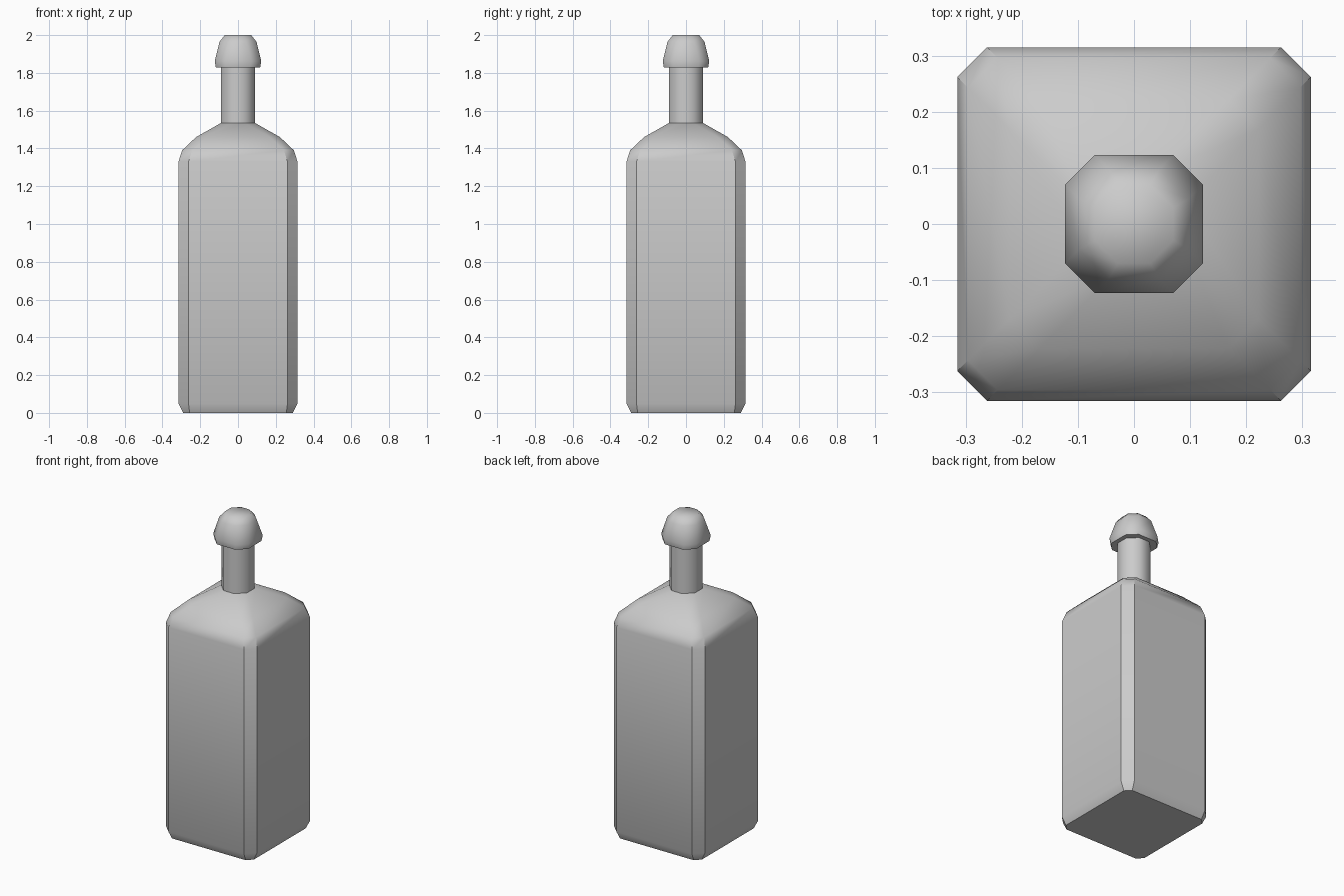
import bpy
import bmesh
import math

if "Cube" in bpy.data.objects:
    bpy.data.objects.remove(bpy.data.objects["Cube"])


def loft(name, rings, angle):
    """Stack chamfered-square rings (half width, half flat side, height) into a closed solid."""
    bm = bmesh.new()
    loops = []
    for h, c, z in rings:
        pts = [(h, -c), (h, c), (c, h), (-c, h), (-h, c), (-h, -c), (-c, -h), (c, -h)]
        loops.append([bm.verts.new((x, y, z)) for x, y in pts])
    for a, b in zip(loops, loops[1:]):
        for i in range(8):
            j = (i + 1) % 8
            bm.faces.new((a[i], a[j], b[j], b[i]))
    bm.faces.new(loops[0][::-1])
    bm.faces.new(loops[-1])
    mesh = bpy.data.meshes.new(name)
    bm.to_mesh(mesh)
    bm.free()
    obj = bpy.data.objects.new(name, mesh)
    bpy.context.collection.objects.link(obj)
    bpy.ops.object.select_all(action='DESELECT')
    obj.select_set(True)
    bpy.context.view_layer.objects.active = obj
    bpy.ops.object.shade_smooth_by_angle(angle=math.radians(angle))
    return obj


CHAMFER = 0.053

# Square body with tapered foot and rounded shoulders
shoulder = [(0.315, 0.05), (0.315, 1.33), (0.296, 1.39), (0.222, 1.46), (0.09, 1.535)]
loft("bottle_body", [(0.29, 0.256, 0)] + [(h, h - CHAMFER, z) for h, z in shoulder], 40)

# Octagonal neck
loft("bottle_neck", [(0.09, 0.037, 1.53), (0.09, 0.037, 1.84)], 50)

# Domed stopper
loft("stopper", [(0.117, 0.065, 1.828), (0.123, 0.07, 1.862),
                 (0.098, 0.045, 1.965), (0.07, 0.029, 2.0)], 50)
